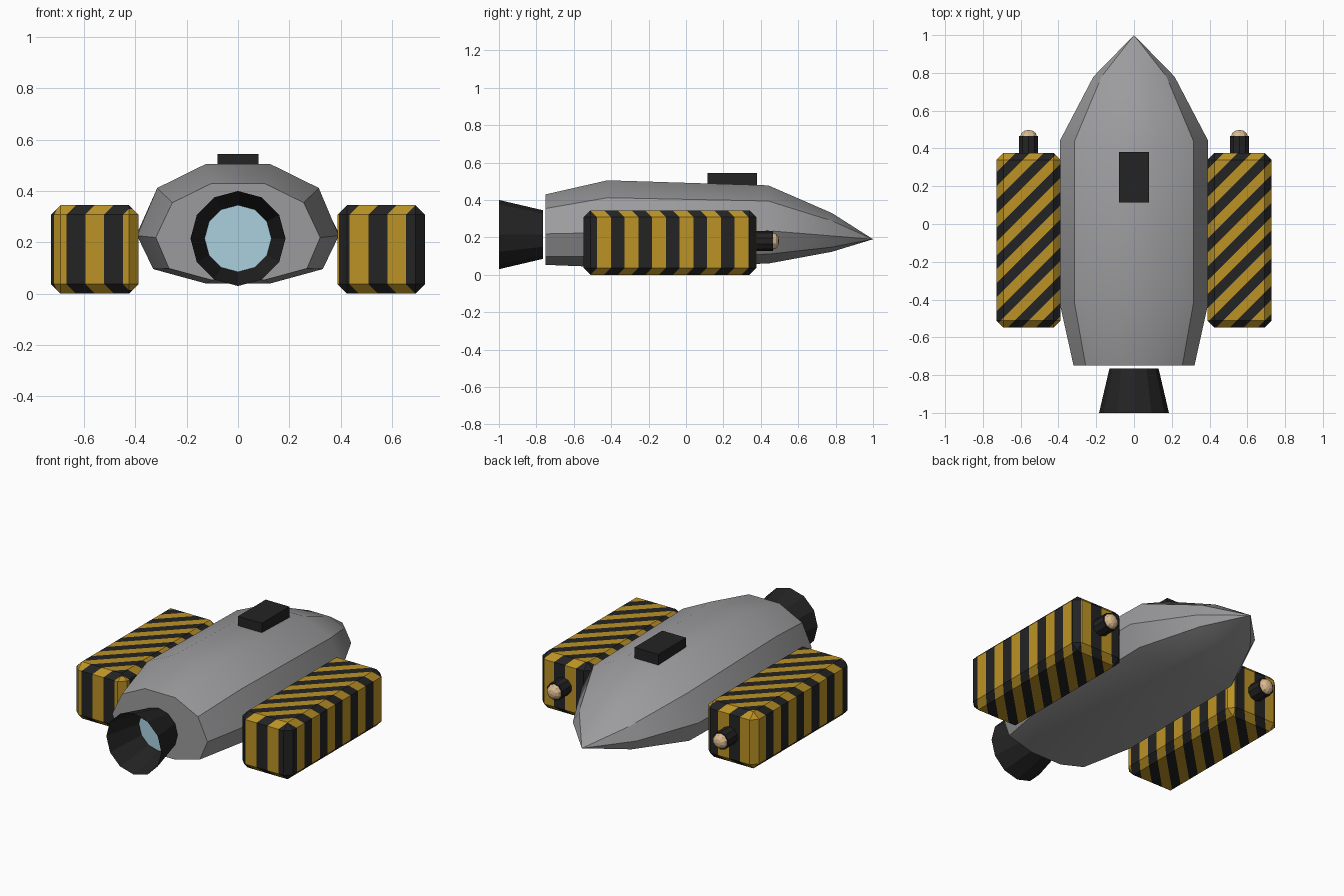
import bpy, bmesh, math
from mathutils import Matrix, Vector

if "Cube" in bpy.data.objects:
    bpy.data.objects.remove(bpy.data.objects["Cube"])


def material(name, rgb):
    m = bpy.data.materials.new(name)
    m.diffuse_color = (*rgb, 1.0)
    m.use_nodes = True
    m.node_tree.nodes["Principled BSDF"].inputs["Base Color"].default_value = m.diffuse_color
    return m


GREY = material("hull grey", (0.33, 0.33, 0.34))
BLACK = material("dark trim", (0.017, 0.017, 0.017))
YELLOW = material("hazard yellow", (0.50, 0.29, 0.018))
BLUE = material("engine glow blue", (0.40, 0.63, 0.74))
CREAM = material("lamp cream", (0.72, 0.50, 0.28))


def finish(name, bm, mats, smooth=False):
    mesh = bpy.data.meshes.new(name)
    bm.to_mesh(mesh)
    bm.free()
    for m in mats:
        mesh.materials.append(m)
    ob = bpy.data.objects.new(name, mesh)
    bpy.context.collection.objects.link(ob)
    if smooth:
        bpy.ops.object.select_all(action='DESELECT')
        ob.select_set(True)
        bpy.context.view_layer.objects.active = ob
        bpy.ops.object.shade_smooth_by_angle(angle=math.radians(30))
    return ob


def box(lo, hi, bevel=0.0):
    lo, hi = Vector(lo), Vector(hi)
    bm = bmesh.new()
    bmesh.ops.create_cube(bm, size=1, matrix=Matrix.Translation((lo + hi) / 2)
                          @ Matrix.Diagonal((*(hi - lo), 1)))
    if bevel:
        bmesh.ops.bevel(bm, geom=bm.edges[:], offset=bevel, segments=1,
                        profile=0.5, affect='EDGES')
    return bm


def along_y(centre):
    # turns a z-axis primitive to point along +y
    return Matrix.Translation(centre) @ Matrix.Rotation(-math.pi / 2, 4, 'X')


# hull: ten-sided section lofted through stations to a pointed nose
# station: y, half width, bottom z, top z, height fraction of the side edge
STATIONS = [(-0.75, 0.32, 0.053, 0.43, 0.44), (-0.42, 0.393, 0.04, 0.505, 0.40),
            (0.44, 0.393, 0.06, 0.478, 0.42), (0.78, 0.215, 0.123, 0.33, 0.41)]
bm = bmesh.new()
rings = []
for y, w, z0, z1, f in STATIONS:
    half = [(0.32, 0), (0.84, 0.12), (1, f), (0.80, 0.80), (0.32, 1)]
    section = half + [(-u, v) for u, v in reversed(half)]
    rings.append([bm.verts.new((u * w, y, z0 + v * (z1 - z0))) for u, v in section])
tip = bm.verts.new((0, 1.0, 0.19))
n = len(rings[0])
for a, b in zip(rings, rings[1:]):
    for i in range(n):
        j = (i + 1) % n
        bm.faces.new((a[i], a[j], b[j], b[i]))
for i in range(n):
    bm.faces.new((rings[-1][i], rings[-1][(i + 1) % n], tip))
bm.faces.new(rings[0])
bmesh.ops.recalc_face_normals(bm, faces=bm.faces[:])
finish("hull", bm, [GREY], smooth=True)

# roof box
finish("roof_box", box((-0.08, 0.114, 0.42), (0.08, 0.38, 0.545)), [BLACK])

# engine nozzle: open flared cone with a glowing plate at its narrow end
bm = bmesh.new()
bmesh.ops.create_cone(bm, cap_ends=True, segments=12, radius1=0.185, radius2=0.13,
                      depth=0.235, matrix=along_y((0, -0.8825, 0.215)))
caps = sorted((f for f in bm.faces if len(f.verts) > 4),
              key=lambda f: f.calc_center_median().y)
caps[1].material_index = 1
caps[1].normal_flip()
bmesh.ops.delete(bm, geom=[caps[0]], context='FACES_ONLY')
finish("engine_nozzle", bm, [BLACK, BLUE])

# side pods with diagonal stripes cut into the surface
PERIOD, PHASE = 0.147, 0.027
for side, label in ((-1, "left"), (1, "right")):
    cx = side * 0.558
    bm = box((cx - 0.17, -0.548, 0), (cx + 0.17, 0.376, 0.345), bevel=0.037)
    for k in range(-18, 20):
        c = PHASE + k * PERIOD / 2
        bmesh.ops.bisect_plane(bm, geom=bm.verts[:] + bm.edges[:] + bm.faces[:],
                               dist=1e-5, plane_co=(c, 0, 0), plane_no=(1, -1, 0))
    for f in bm.faces:
        p = f.calc_center_median()
        f.material_index = int((p.x - p.y - PHASE) % PERIOD < PERIOD / 2)
    finish(label + "_pod", bm, [YELLOW, BLACK])

    # lamp socket and bulb on the nose end of the pod
    bm = bmesh.new()
    bmesh.ops.create_cone(bm, cap_ends=True, segments=10, radius1=0.053, radius2=0.053,
                          depth=0.11, matrix=along_y((cx, 0.41, 0.18)))
    finish(label + "_lamp_socket", bm, [BLACK])
    bm = bmesh.new()
    bmesh.ops.create_uvsphere(bm, u_segments=10, v_segments=6, radius=1,
                              matrix=along_y((cx, 0.465, 0.18))
                              @ Matrix.Diagonal((0.046, 0.046, 0.033, 1)))
    finish(label + "_lamp_bulb", bm, [CREAM])
